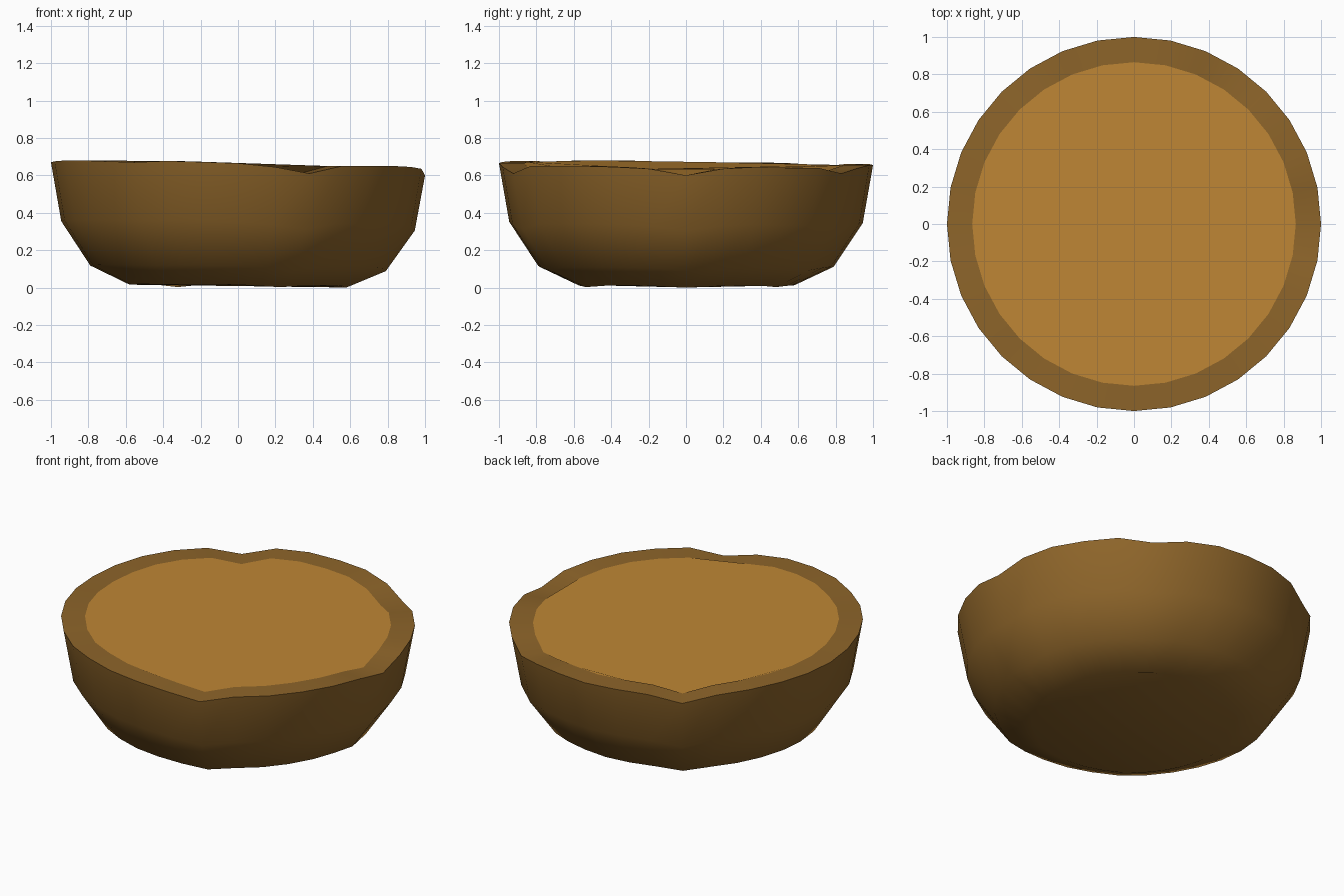
import bpy, bmesh, math

if "Cube" in bpy.data.objects:
    bpy.data.objects.remove(bpy.data.objects["Cube"])

N = 32
INNER_R = 0.865


def material(name, color):
    m = bpy.data.materials.new(name)
    m.diffuse_color = (*color, 1)
    m.use_nodes = True
    m.node_tree.nodes["Principled BSDF"].inputs["Base Color"].default_value = m.diffuse_color
    return m


def make_object(name, bm, mat):
    mesh = bpy.data.meshes.new(name)
    bm.normal_update()
    bm.to_mesh(mesh)
    bm.free()
    mesh.materials.append(mat)
    ob = bpy.data.objects.new(name, mesh)
    bpy.context.collection.objects.link(ob)
    bpy.ops.object.select_all(action='DESELECT')
    ob.select_set(True)
    bpy.context.view_layer.objects.active = ob
    bpy.ops.object.shade_smooth_by_angle(angle=math.radians(40))
    return ob


# uneven hand-carved rim heights, counter-clockwise from +x
rim = [.60, .635, .645, .64, .64, .61, .64, .655,
       .655, .66, .655, .61, .655, .665, .67, .67,
       .67, .675, .68, .68, .675, .67, .677, .672,
       .665, .645, .61, .65, .65, .65, .645, .635]


def ring(bm, r, z, follow):
    verts = []
    for i, h in enumerate(rim):
        a = 2 * math.pi * i / N
        verts.append(bm.verts.new((r * math.cos(a), r * math.sin(a),
                                   z + follow * (h - .67))))
    return verts


# bowl: outer wall, flat base and rim; lower rings follow the rim less
bm = bmesh.new()
profile = [(.58, .016, .22), (.79, .118, .43), (.945, .355, .72),
           (1, .67, 1), (INNER_R, .67, 1)]
rings = [ring(bm, *p) for p in profile]
for lo, hi in zip(rings, rings[1:]):
    for i in range(N):
        j = (i + 1) % N
        bm.faces.new((lo[i], lo[j], hi[j], hi[i]))
bm.faces.new(rings[0][::-1])
make_object("bowl", bm, material("dark_wood", (.27, .13, .023)))

# filling: a single cap spanning the inner edge of the rim
bm = bmesh.new()
bm.faces.new(ring(bm, INNER_R, .67, 1))
make_object("filling", bm, material("light_wood", (.52, .24, .035)))
